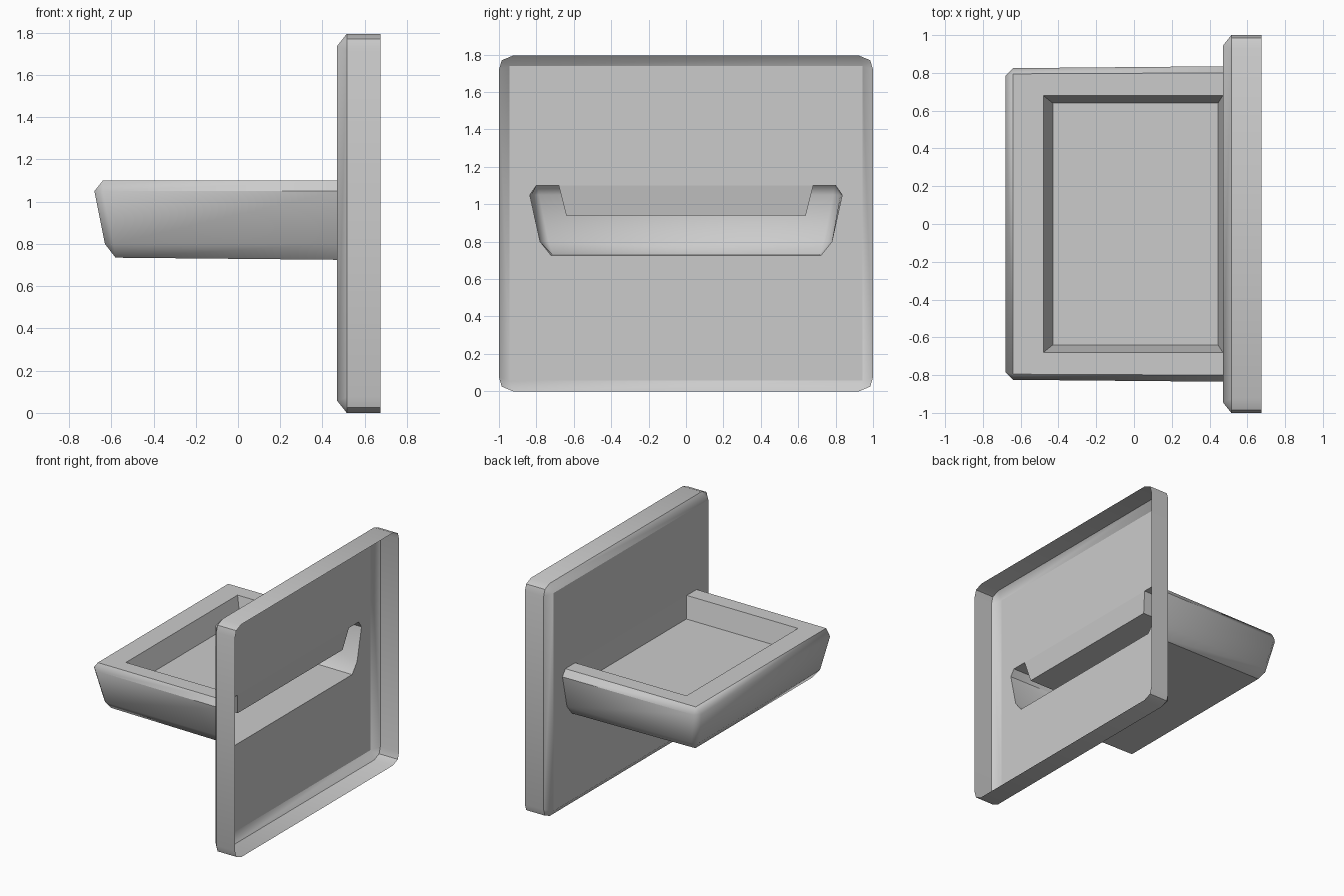
import bpy
import bmesh
from math import radians

cube = bpy.data.objects.get("Cube")
if cube:
    bpy.data.objects.remove(cube, do_unlink=True)

grey = bpy.data.materials.new("light_grey")
grey.use_nodes = True
grey.diffuse_color = (0.6, 0.6, 0.6, 1)
grey.node_tree.nodes["Principled BSDF"].inputs["Base Color"].default_value = (0.6, 0.6, 0.6, 1)

PLATE_X = 0.47


def loft(bm, rings, closed):
    """Skin consecutive rings of equal length with quads."""
    rows = [[bm.verts.new(p) for p in ring] for ring in rings]
    n = len(rows[0])
    for a, b in zip(rows, rows[1:]):
        for i in range(n if closed else n - 1):
            j = (i + 1) % n
            bm.faces.new((a[i], a[j], b[j], b[i]))
    return rows


def finish(bm, name):
    bmesh.ops.recalc_face_normals(bm, faces=bm.faces[:])
    mesh = bpy.data.meshes.new(name)
    bm.to_mesh(mesh)
    bm.free()
    mesh.materials.append(grey)
    obj = bpy.data.objects.new(name, mesh)
    bpy.context.collection.objects.link(obj)
    bpy.ops.object.select_all(action='DESELECT')
    obj.select_set(True)
    bpy.context.view_layer.objects.active = obj
    bpy.ops.object.shade_smooth_by_angle(angle=radians(44))


# Tray: nested U-shaped outlines from the underside, over the rim, into the pocket
# (front z, rear z, front x, rear x, front y, rear y, corner chamfer)
levels = [
    (0.735, 0.725, -0.58, PLATE_X, 0.715, 0.72, 0),
    (0.80, 0.80, -0.63, PLATE_X, 0.775, 0.78, 0.04),
    (1.05, 1.05, -0.68, PLATE_X, 0.825, 0.835, 0.04),
    (1.10, 1.10, -0.64, PLATE_X, 0.795, 0.80, 0),
    (1.10, 1.10, -0.48, PLATE_X, 0.68, 0.68, 0),
    (0.94, 0.94, -0.43, 0.445, 0.64, 0.64, 0),
]


def u_outline(zf, zr, xf, xr, yf, yr, c):
    half = [(xr, yr, zr), (xf + c, yf, zf), (xf, yf - c, zf)]
    return half + [(x, -y, z) for x, y, z in reversed(half)]


bm = bmesh.new()
rows = loft(bm, [u_outline(*lv) for lv in levels], closed=False)
bm.faces.new(rows[0])                                               # underside
bm.faces.new(rows[-1])                                              # pocket floor
bm.faces.new((rows[-2][0], rows[-2][-1], rows[-1][-1], rows[-1][0]))  # pocket end wall
bmesh.ops.remove_doubles(bm, verts=bm.verts[:], dist=0.0001)
finish(bm, "tray")

# Mounting plate: open-backed shell with rounded corners and a bevelled front
HALF_Y, HEIGHT = 1.0, 1.795
CORNER = [(0, 0.075), (0.015, 0.025), (0.075, 0)]


def plate_outline(x, inset=None):
    ring = []
    for sy, sz in ((1, 1), (-1, 1), (-1, -1), (1, -1)):
        cuts = CORNER if inset is None else [(inset, inset)] * len(CORNER)
        for dy, dz in (cuts if sy == sz else cuts[::-1]):
            ring.append((x, sy * (HALF_Y - dy), HEIGHT / 2 + sz * (HEIGHT / 2 - dz)))
    return ring


bm = bmesh.new()
loft(bm, [plate_outline(0.675), plate_outline(0.515), plate_outline(PLATE_X, 0.057)], closed=True)
bmesh.ops.remove_doubles(bm, verts=bm.verts[:], dist=0.0001)

# Front panel, with a slot matching the section of the tray
border = [e for e in bm.edges if all(abs(v.co.x - PLATE_X) < 0.001 for v in e.verts)]
for e in border:
    e.smooth = False
side = [(lv[5], lv[1]) for lv in levels[:4]]
slot = [bm.verts.new((PLATE_X, y, z))
        for y, z in side + [(-y, z) for y, z in reversed(side)]]
border += [bm.edges.new((a, b)) for a, b in zip(slot, slot[1:] + slot[:1])]
bmesh.ops.triangle_fill(bm, use_beauty=True, use_dissolve=False, edges=border)
finish(bm, "mounting_plate")
